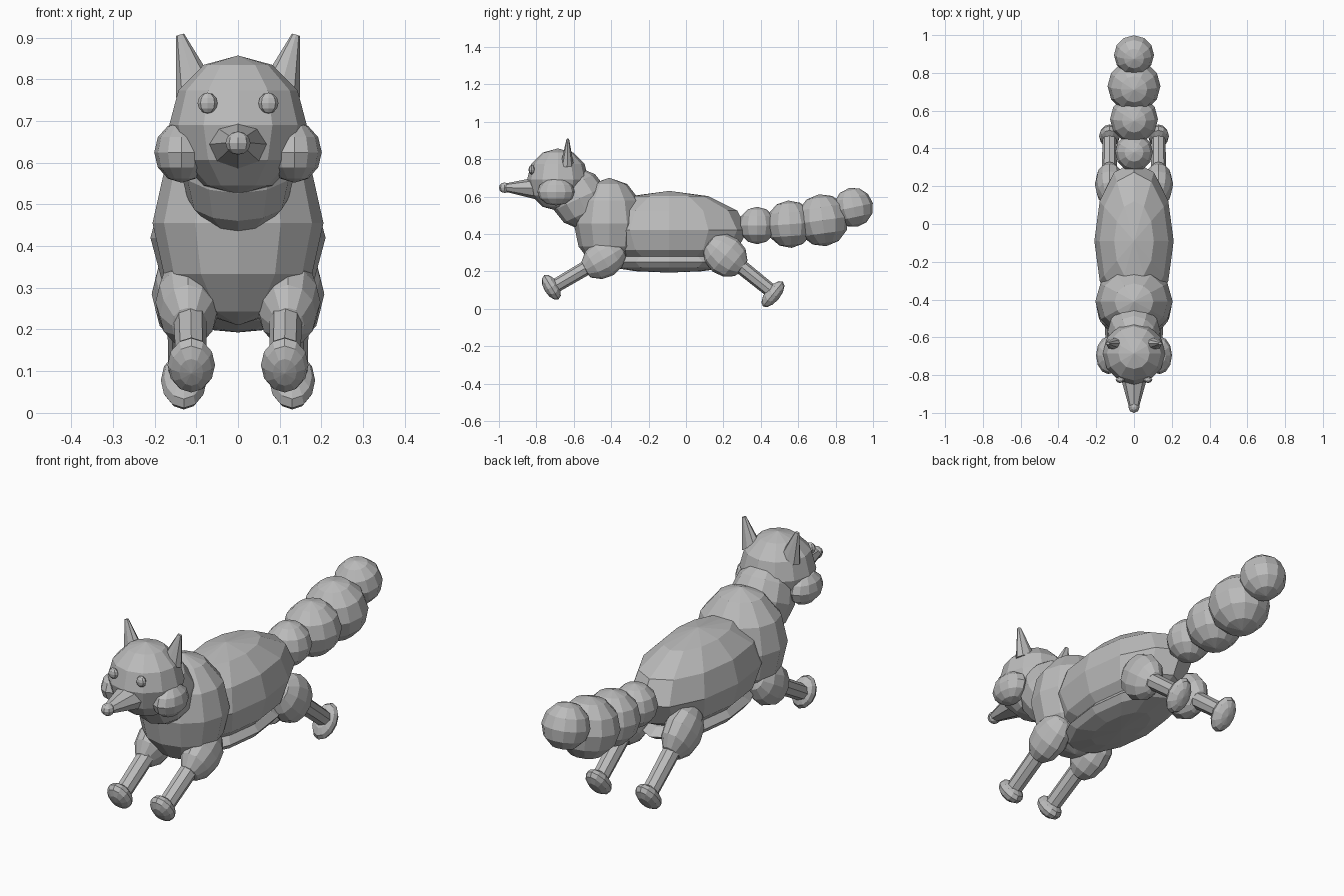
import bpy
from math import radians
from mathutils import Vector

old = bpy.data.objects.get("Cube")
if old:
    bpy.data.objects.remove(old, do_unlink=True)

grey = bpy.data.materials.new("plain grey")
grey.use_nodes = True
grey.diffuse_color = (0.5, 0.5, 0.5, 1)
grey.node_tree.nodes["Principled BSDF"].inputs["Base Color"].default_value = (0.5, 0.5, 0.5, 1)


def finish(name):
    obj = bpy.context.object
    obj.name = name
    obj.data.materials.append(grey)
    return obj


def ball(name, centre, radii, tilt=0, segments=12, rings=6):
    """Faceted ellipsoid, tilted about the x axis."""
    bpy.ops.mesh.primitive_uv_sphere_add(segments=segments, ring_count=rings, radius=1,
                                         location=centre, rotation=(radians(tilt), 0, 0))
    obj = finish(name)
    obj.scale = radii
    return obj


def taper(name, start, end, r1, r2, sides=8, squash=(1, 1)):
    """Tapered rod between two points."""
    a, b = Vector(start), Vector(end)
    bpy.ops.mesh.primitive_cone_add(vertices=sides, radius1=r1, radius2=r2,
                                    depth=(b - a).length, location=(a + b) / 2)
    obj = finish(name)
    obj.rotation_euler = Vector((0, 0, 1)).rotation_difference(b - a).to_euler()
    obj.scale = (squash[0], squash[1], 1)
    return obj


# Trunk
ball("body", (0, -0.09, 0.42), (0.21, 0.42, 0.21))
ball("belly", (0, -0.09, 0.25), (0.17, 0.36, 0.057))
ball("chest", (0, -0.41, 0.455), (0.205, 0.19, 0.245))
ball("neck", (0, -0.57, 0.59), (0.14, 0.15, 0.165), tilt=25)

# Head
ball("head", (0, -0.685, 0.69), (0.165, 0.165, 0.167))
taper("muzzle", (0, -0.73, 0.642), (0, -0.975, 0.648), 0.075, 0.02, squash=(1.25, 1))
ball("nose", (0, -0.97, 0.647), (0.03, 0.03, 0.028), segments=8)

# Tail
tail = [(0.38, 0.445, 0.1), (0.555, 0.452, 0.127), (0.73, 0.473, 0.14), (0.895, 0.542, 0.106)]
for i, (y, z, r) in enumerate(tail):
    ball(f"tail_segment_{i + 1}", (0, y, z), (r, r, r), tilt=4 * i)

# Paired parts
for side, s in (("left", 1), ("right", -1)):
    ball(f"{side}_cheek", (s * 0.135, -0.695, 0.625), (0.066, 0.1, 0.073))
    ball(f"{side}_eye", (s * 0.073, -0.825, 0.743), (0.024, 0.017, 0.025), segments=8)
    taper(f"{side}_ear", (s * 0.1, -0.635, 0.77), (s * 0.139, -0.632, 0.907),
          0.05, 0.01, squash=(1, 0.7))

    ball(f"{side}_shoulder", (s * 0.12, -0.44, 0.265), (0.078, 0.1, 0.125), tilt=-59)
    taper(f"{side}_front_leg", (s * 0.115, -0.48, 0.25), (s * 0.112, -0.71, 0.115), 0.04, 0.037)
    ball(f"{side}_front_foot", (s * 0.112, -0.72, 0.115), (0.057, 0.075, 0.04), tilt=-59)

    ball(f"{side}_haunch", (s * 0.13, 0.21, 0.285), (0.077, 0.11, 0.125), tilt=51)
    taper(f"{side}_hind_leg", (s * 0.13, 0.25, 0.26), (s * 0.13, 0.455, 0.095), 0.04, 0.037)
    ball(f"{side}_hind_foot", (s * 0.13, 0.465, 0.078), (0.055, 0.085, 0.04), tilt=51)
